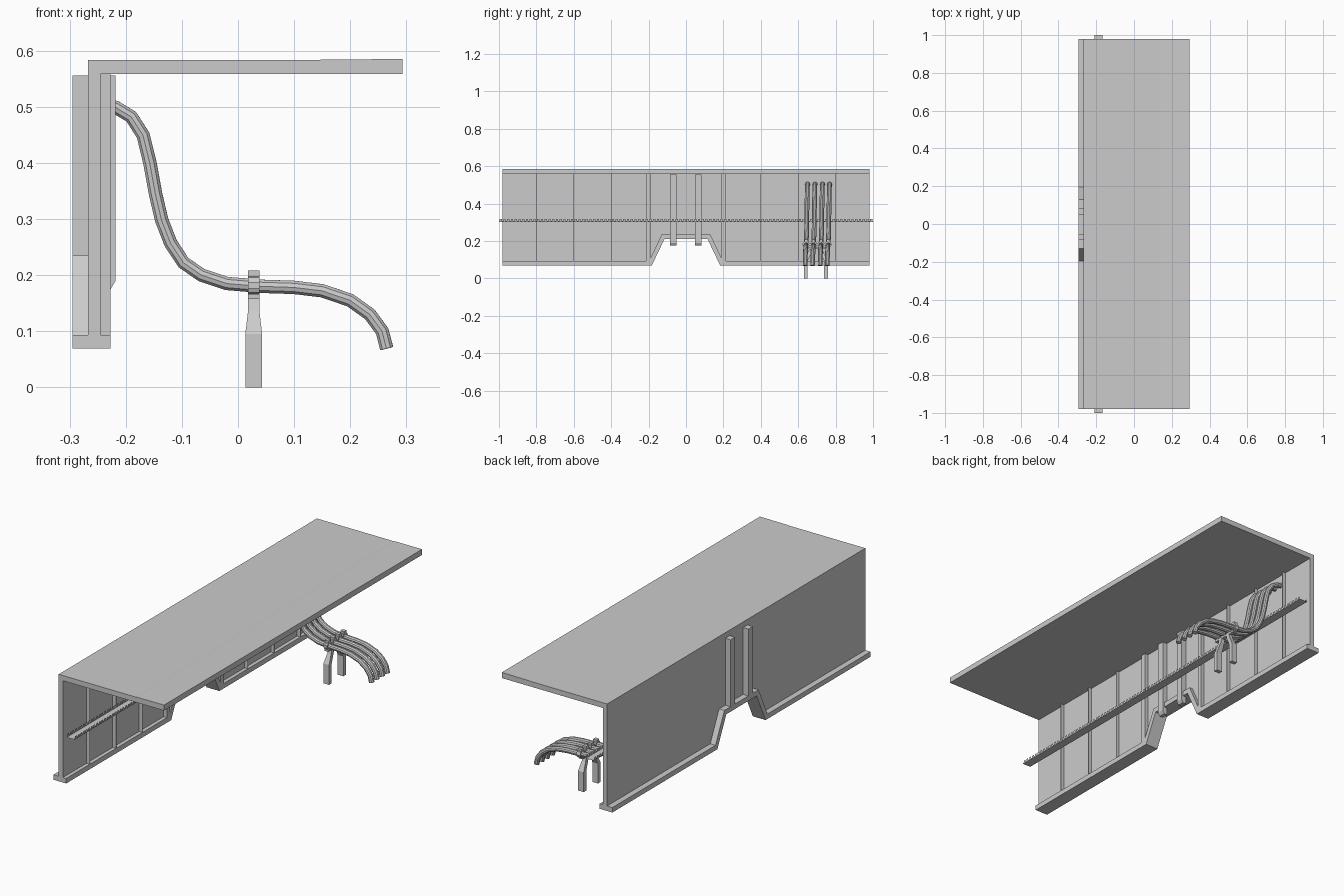
import bpy, bmesh
from mathutils import Vector

if "Cube" in bpy.data.objects:
    bpy.data.objects.remove(bpy.data.objects["Cube"])


def finish(name, bm):
    bmesh.ops.recalc_face_normals(bm, faces=bm.faces)
    me = bpy.data.meshes.new(name)
    bm.to_mesh(me)
    bm.free()
    ob = bpy.data.objects.new(name, me)
    bpy.context.collection.objects.link(ob)
    return ob


def prism(bm, pts, axis, a, b):
    """Extrude a 2D outline along axis from a to b ('x': pts are y,z; 'y': pts are x,z)."""
    def at(p, t):
        return (t, p[0], p[1]) if axis == 'x' else (p[0], t, p[1])
    lo = [bm.verts.new(at(p, a)) for p in pts]
    hi = [bm.verts.new(at(p, b)) for p in pts]
    n = len(pts)
    bm.faces.new(lo)
    bm.faces.new(hi)
    for i in range(n):
        bm.faces.new((lo[i], lo[(i + 1) % n], hi[(i + 1) % n], hi[i]))


def box(bm, x0, x1, y0, y1, z0, z1):
    prism(bm, [(x0, z0), (x1, z0), (x1, z1), (x0, z1)], 'y', y0, y1)


def quad(bm, *pts):
    bm.faces.new([bm.verts.new(p) for p in pts])


L = 0.98

# Top deck plate
bm = bmesh.new()
prism(bm, [(-0.267, 0.558), (0.293, 0.558), (0.293, 0.585), (0.15, 0.584), (0.14, 0.583), (-0.267, 0.583)], 'y', -L, L)
finish("deck_plate", bm)

# Web plate with the trapezoid notch in its lower edge
upper = [(-L, 0.093), (-0.197, 0.093), (-0.13, 0.235), (0.13, 0.235), (0.197, 0.093), (L, 0.093)]
lower = [(-L, 0.069), (-0.183, 0.069), (-0.115, 0.211), (0.115, 0.211), (0.183, 0.069), (L, 0.069)]
bm = bmesh.new()
prism(bm, upper + [(L, 0.558), (-L, 0.558)], 'x', -0.267, -0.245)
finish("web_plate", bm)

# Lower flange following the notch
bm = bmesh.new()
prism(bm, upper + lower[::-1], 'x', -0.295, -0.227)
finish("lower_flange", bm)

# Thin ribs on the inside of the web
bm = bmesh.new()
for s in (-1, 1):
    for y in (0.4, 0.6, 0.8):
        box(bm, -0.245, -0.227, s * y - 0.001, s * y + 0.001, 0.093, 0.558)
    box(bm, -0.245, -0.227, s * 0.203 - 0.012, s * 0.203 + 0.012, 0.093, 0.558)
finish("web_ribs", bm)

# Posts over the notch, on the back and on the inside
bm = bmesh.new()
for y in (-0.069, 0.066):
    box(bm, -0.295, -0.267, y - 0.017, y + 0.017, 0.23, 0.556)
    prism(bm, [(-0.245, 0.175), (-0.227, 0.175), (-0.218, 0.19), (-0.218, 0.556), (-0.245, 0.556)],
          'y', y - 0.017, y + 0.017)
finish("notch_posts", bm)

# Thin slotted cable tray
bm = bmesh.new()
x0, x1 = -0.21, -0.168
quad(bm, (x0, -1, 0.303), (x1, -1, 0.303), (x1, 1, 0.303), (x0, 1, 0.303))
N = 100
for x in (x0, x1):
    quad(bm, (x, -1, 0.303), (x, 1, 0.303), (x, 1, 0.308), (x, -1, 0.308))
    for i in range(N):
        y = -1 + 2 * (i + 0.2) / N
        quad(bm, (x, y, 0.308), (x, y + 0.012, 0.308), (x, y + 0.012, 0.318), (x, y, 0.318))
finish("cable_tray", bm)

# Four bent hoses
path = [(-0.247, 0.505), (-0.218, 0.499), (-0.19, 0.482), (-0.169, 0.449), (-0.157, 0.4), (-0.147, 0.345),
        (-0.136, 0.298), (-0.12, 0.257), (-0.097, 0.222), (-0.065, 0.2), (-0.02, 0.185), (0.04, 0.18),
        (0.1, 0.178), (0.15, 0.172), (0.2, 0.155), (0.235, 0.13), (0.257, 0.1), (0.265, 0.069)]
starts = [0.65, 0.69, 0.73, 0.768]
for k, y0 in enumerate(starts):
    cu = bpy.data.curves.new("hose", 'CURVE')
    cu.dimensions = '3D'
    cu.bevel_depth = 0.0125
    cu.bevel_resolution = 3
    cu.use_fill_caps = True
    sp = cu.splines.new('POLY')
    sp.points.add(len(path) - 1)
    for i, (x, z) in enumerate(path):
        sp.points[i].co = (x, y0 - 0.013 * i / (len(path) - 1), z, 1)
    ob = bpy.data.objects.new("hose_%d" % (k + 1), cu)
    bpy.context.collection.objects.link(ob)
    bpy.ops.object.select_all(action='DESELECT')
    ob.select_set(True)
    bpy.context.view_layer.objects.active = ob
    bpy.ops.object.convert(target='MESH')
    bpy.ops.object.shade_smooth_by_angle()

# Clamp: a collar round each hose, joined by bars
bm = bmesh.new()
for y0 in starts:
    c = Vector((0.028, y0 - 0.008, 0.182))
    from_x = c.x - 0.01
    ret = bmesh.ops.create_cone(bm, cap_ends=True, segments=8, radius1=0.019, radius2=0.019, depth=0.02)
    for v in ret["verts"]:
        x, y, z = v.co
        v.co = (c.x + z, c.y + x, c.z + y)
    box(bm, 0.018, 0.038, c.y - 0.009, c.y + 0.009, 0.197, 0.208)
box(bm, 0.018, 0.038, 0.622, 0.768, 0.176, 0.188)
box(bm, 0.018, 0.038, 0.63, 0.76, 0.157, 0.166)
finish("hose_clamp", bm)

# Two clamp legs, bent inwards and narrowed at the top
bm = bmesh.new()
for y, s in ((0.64, 1), (0.748, -1)):
    rings = []
    for z, hx, dy in ((0, 0.015, 0), (0.095, 0.015, 0), (0.137, 0.01, 0.022), (0.165, 0.01, 0.03)):
        yc = y + s * dy
        rings.append([bm.verts.new((0.028 + a * hx, yc + b * 0.01, z))
                      for a, b in ((-1, -1), (1, -1), (1, 1), (-1, 1))])
    bm.faces.new(rings[0])
    bm.faces.new(rings[-1])
    for r, q in zip(rings, rings[1:]):
        for i in range(4):
            j = (i + 1) % 4
            bm.faces.new((r[i], r[j], q[j], q[i]))
finish("clamp_legs", bm)
